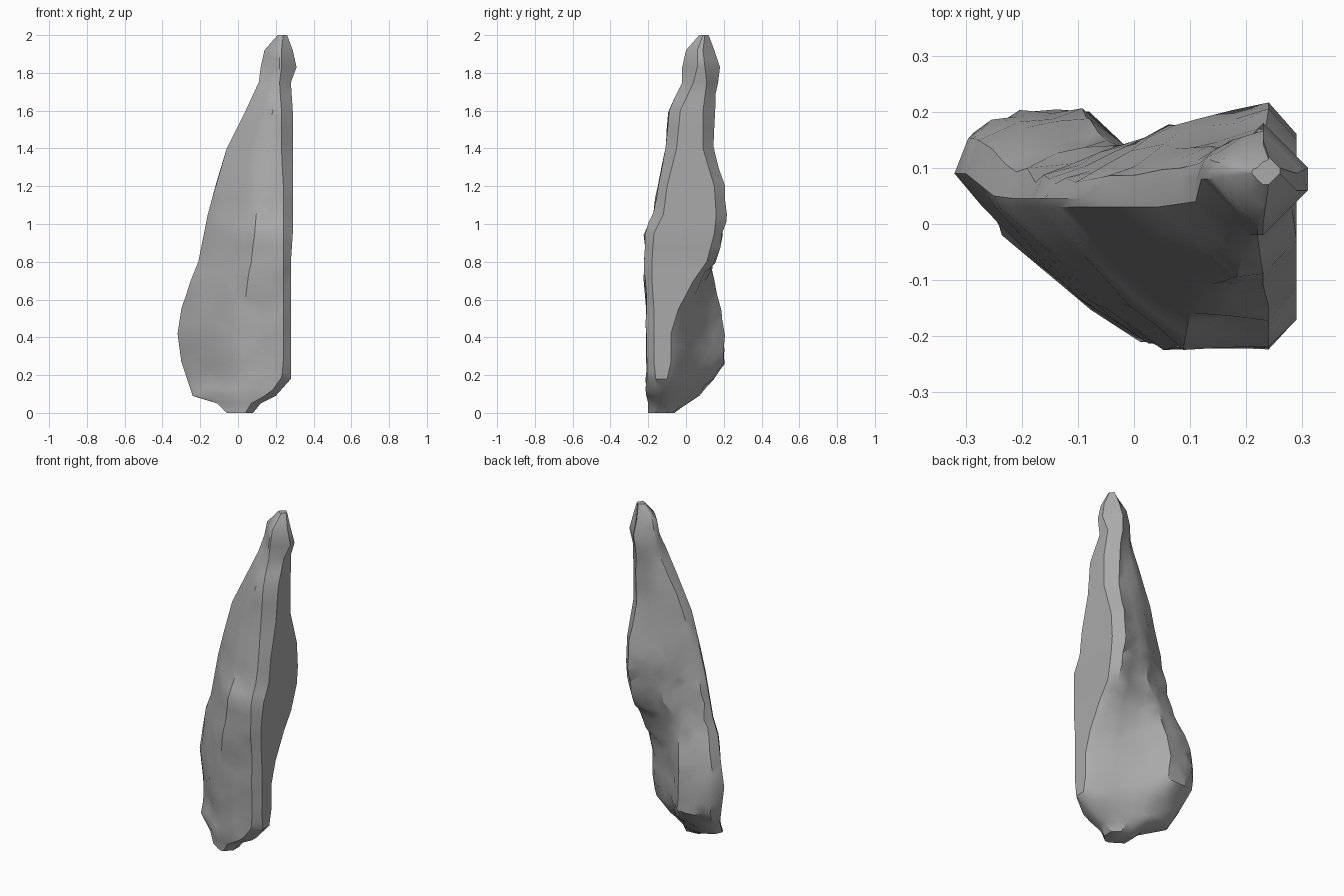
import bpy
import bmesh
import math
import random

cube = bpy.data.objects.get("Cube")
if cube:
    bpy.data.objects.remove(cube, do_unlink=True)

random.seed(4)

# Levels in hundredths: height, left x, right x, front y,
# left back y, right back y, left ridge y, corner cut
LEVELS = [
    (0, -6, 8, -20, -7, -6, -15, 4),
    (5, -11, 12, -20, 1, -6, -11, 5),
    (9, -24, 20, -21, 7, -5, -2, 6),
    (18, -27, 28, -21, 14, -5, 2, 5),
    (27, -30, 28, -21, 20, -4, 3, 4),
    (42, -32, 28, -21, 20, -4, 3, 4),
    (55, -30, 28, -21, 18, 0, 3, 4),
    (70, -25, 28, -22, 14, 8, 3, 4),
    (80, -21, 28, -22, 12, 15, 3, 4),
    (95, -18, 29, -22, 10, 20, 3, 5),
    (105, -16, 29, -17, 10, 21, 3, 5),
    (120, -12, 29, -15, 10, 20, 3, 5),
    (140, -6, 29, -11, 10, 15, 3, 6),
    (160, 4, 29, -9, 11, 15, 3, 6),
    (175, 11, 28, -2, 13, 17, 4, 6),
    (183, 12, 31, -2, 13, 18, 8, 8),
    (192, 14, 29, 0, 12, 15, 8, 6),
    (200, 21, 26, 7, 10, 12, 9, 2),
]


def section(left, right, front, back_left, back_right, ridge, cut):
    """Outline of one level, running from the left ridge around the front."""
    width = right - left
    # The left edge is blunt near the foot and the tip, and sharp between them
    blunt = max(1.5, min(6, abs(width - 43) - 8))
    ridge_back = ridge + min(blunt, 0.4 * (back_left - ridge))
    ridge_x = left + max(0, 0.2 * (width - 35)) * blunt / 6
    front_x = min(left + 0.57 * width, right - cut - 1)
    back_mid = back_left + max(0, 0.5 * (back_right - back_left))
    return [
        (ridge_x, ridge),
        (left * 0.35 + front_x * 0.65, ridge * 0.3 + front * 0.7),
        (front_x, front),
        (right - cut, front),
        (right, front + cut),
        (right, back_right - cut),
        (right - cut, back_right),
        (left + 0.6 * width, (back_mid + back_right) / 2),
        (left + 0.38 * width, back_mid),
        (left + 0.18 * width, back_left),
        (left + 0.04 * width, ridge_back * 0.4 + back_left * 0.6),
        (left, ridge_back),
    ]


def make_material(name, colour):
    mat = bpy.data.materials.new(name)
    mat.use_nodes = True
    mat.diffuse_color = colour
    mat.node_tree.nodes["Principled BSDF"].inputs["Base Color"].default_value = colour
    return mat


# Loft the levels into a closed shard
bm = bmesh.new()
rings = []
for height, *shape in LEVELS:
    rings.append([bm.verts.new((x / 100, y / 100, height / 100))
                  for x, y in section(*shape)])
for lower, upper in zip(rings, rings[1:]):
    count = len(lower)
    for i in range(count):
        j = (i + 1) % count
        bm.faces.new((lower[i], lower[j], upper[j], upper[i]))
bm.faces.new(list(reversed(rings[0])))
bm.faces.new(rings[-1])

# Split the long spans, then roughen the front and back, keeping the sides flat
long_edges = [e for e in bm.edges if e.calc_length() > 0.09]
bmesh.ops.subdivide_edges(bm, edges=long_edges, cuts=1, use_grid_fill=True)
bm.normal_update()
for vert in bm.verts:
    if 0.1 < vert.co.z < 1.7 and abs(vert.normal.y) > 0.6:
        # The back is more broken than the front
        depth = 0.01 if vert.normal.y > 0 else 0.005
        vert.co.y += random.uniform(-depth, depth)
        vert.co.z += random.uniform(-0.012, 0.012)
bmesh.ops.triangulate(bm, faces=bm.faces[:], quad_method='SHORT_EDGE')
bmesh.ops.recalc_face_normals(bm, faces=bm.faces[:])

mesh = bpy.data.meshes.new("rock_shard")
bm.to_mesh(mesh)
bm.free()
rock = bpy.data.objects.new("rock_shard", mesh)
bpy.context.collection.objects.link(rock)
mesh.materials.append(make_material("stone grey", (0.4, 0.4, 0.4, 1)))

# Smooth stone with crisp ridges
bpy.ops.object.select_all(action='DESELECT')
rock.select_set(True)
bpy.context.view_layer.objects.active = rock
bpy.ops.object.shade_smooth_by_angle(angle=math.radians(35))
